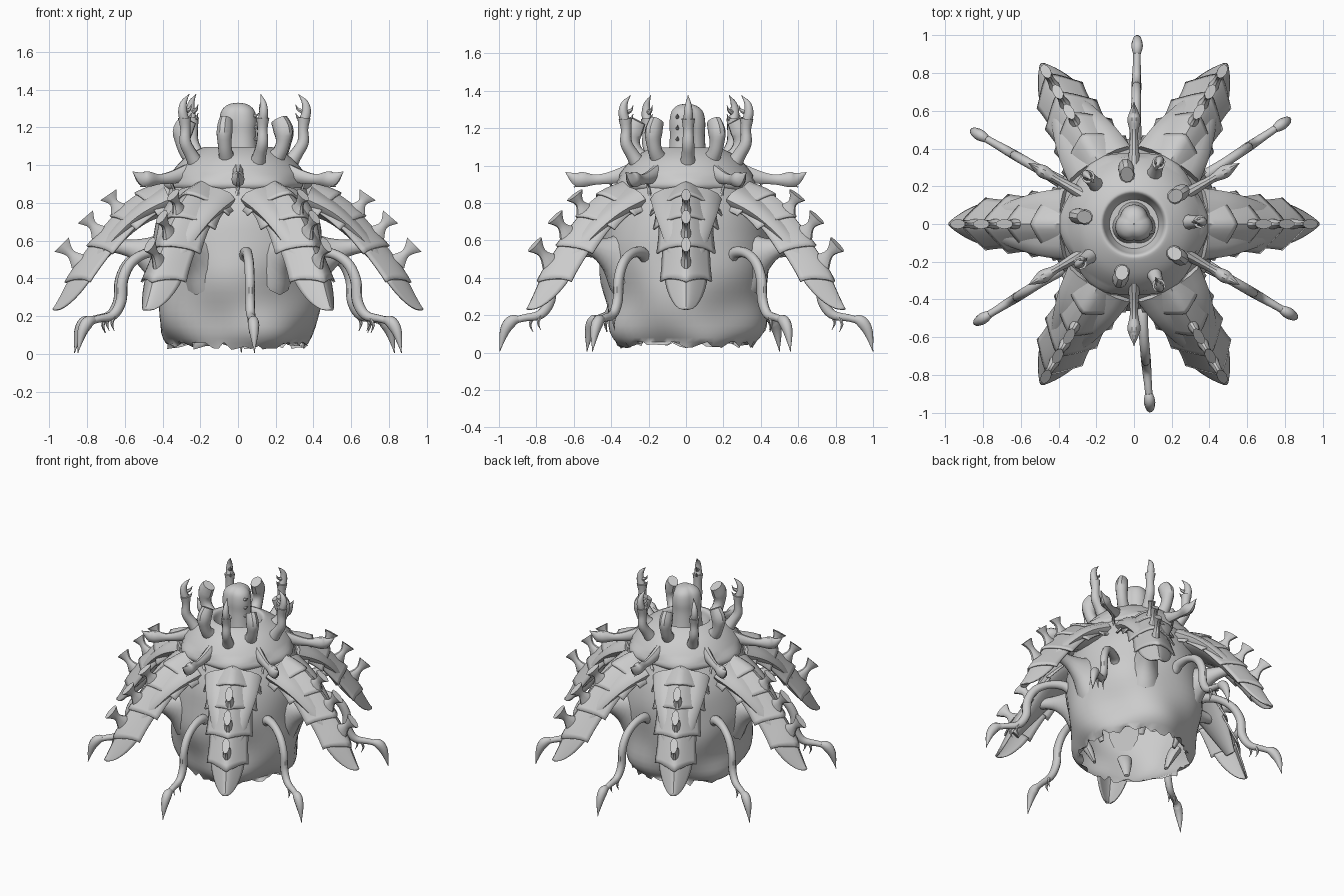
import bpy, bmesh, math, random
from mathutils import Vector

random.seed(4)
cube = bpy.data.objects.get("Cube")
if cube:
    bpy.data.objects.remove(cube, do_unlink=True)

grey = bpy.data.materials.new("stone_grey")
grey.use_nodes = True
shade = (0.6, 0.6, 0.6, 1)
grey.diffuse_color = shade
grey.node_tree.nodes["Principled BSDF"].inputs["Base Color"].default_value = shade


def finish(name, bm, copies=1, start=0, thick=0, turns=None, sharp=40):
    """Turn a bmesh into an object, repeated around the vertical axis."""
    bmesh.ops.recalc_face_normals(bm, faces=bm.faces)
    mesh = bpy.data.meshes.new(name)
    bm.to_mesh(mesh)
    bm.free()
    mesh.materials.append(grey)
    for i in range(copies):
        ob = bpy.data.objects.new(f"{name}_{i + 1}" if copies > 1 else name, mesh)
        bpy.context.collection.objects.link(ob)
        ob.rotation_euler.z = math.radians(start + i * 360 / copies + (turns[i] if turns else 0))
        if thick:
            solid = ob.modifiers.new("thickness", "SOLIDIFY")
            solid.thickness = thick
            solid.offset = 0
        if i == 0:
            bpy.ops.object.select_all(action="DESELECT")
            ob.select_set(True)
            bpy.context.view_layer.objects.active = ob
            bpy.ops.object.shade_smooth_by_angle(angle=math.radians(sharp))


def spline(vals, t):
    """Smooth interpolation through a list of tuples, t from 0 to 1."""
    n = len(vals) - 1
    x = min(max(t, 0), 1) * n
    i = min(int(x), n - 1)
    f = x - i
    a, b, c, d = (Vector(vals[min(max(j, 0), n)]) for j in (i - 1, i, i + 1, i + 2))
    return b + 0.5 * f * (c - a + f * (2 * a - 5 * b + 4 * c - d + f * (3 * (b - c) + d - a)))


def frame(path, t):
    """Point and outward normal of a path in the radius-height plane."""
    p = spline(path, t)
    d = (spline(path, t + 0.01) - spline(path, t - 0.01)).normalized()
    return Vector((p[0], 0, p[1])), Vector((-d[1], 0, d[0]))


def tube(bm, path, radii, steps=16, sides=10, y=0):
    """Sweep an ellipse; radii are (sideways, in-plane) pairs."""
    rings = []
    for i in range(steps + 1):
        t = i / steps
        p, nor = frame(path, t)
        a, b = (max(r, 0.002) for r in spline(radii, t))
        rings.append([bm.verts.new(p + nor * b * math.sin(q) + Vector((0, y + a * math.cos(q), 0)))
                      for q in (2 * math.pi * k / sides for k in range(sides))])
    for r0, r1 in zip(rings, rings[1:]):
        for k in range(sides):
            bm.faces.new((r0[k], r0[(k + 1) % sides], r1[(k + 1) % sides], r1[k]))
    bm.faces.new(rings[0])
    bm.faces.new(rings[-1])


def lathe(bm, profile, steps, sides, bump):
    """Revolve a profile, moving each point by the bump rule."""
    rings = []
    for i in range(steps + 1):
        r, z = spline(profile, i / steps)
        ring = []
        for k in range(sides):
            q = 2 * math.pi * k / sides
            rr, zz = bump(r, z, q, i)
            ring.append(bm.verts.new((rr * math.cos(q), rr * math.sin(q), zz)))
        rings.append(ring)
    for r0, r1 in zip(rings, rings[1:]):
        for k in range(sides):
            bm.faces.new((r0[k], r0[(k + 1) % sides], r1[(k + 1) % sides], r1[k]))
    return rings


# Lumpy hollow body with a ragged lower rim
def lumps(r, z, q, i):
    if i == 0:
        return r + random.uniform(-0.02, 0.025), z + random.uniform(-0.02, 0.03)
    low = max(0, 1 - z / 0.7)
    return r + low * (0.018 * math.sin(5 * q + 9 * z) + 0.018 * math.sin(3 * q - 14 * z)), z


bm = bmesh.new()
lathe(bm, [(0.355, 0.04), (0.405, 0.12), (0.425, 0.26), (0.45, 0.42), (0.45, 0.58), (0.425, 0.74), (0.36, 0.9)],
      20, 64, lumps)
finish("body", bm, sharp=60)

# Teeth hanging inside the lower opening
bm = bmesh.new()
tube(bm, [(0.36, 0.22), (0.32, 0.15), (0.28, 0.05)], [(0.05, 0.035), (0.04, 0.03), (0.018, 0.01)], 6)
finish("inner_tooth", bm, 6, 0)

# Domed cap with a pit in the crown
bm = bmesh.new()
rings = lathe(bm, [(0.365, 0.865), (0.385, 0.9), (0.345, 0.97), (0.28, 1.04), (0.195, 1.09), (0.165, 1.09),
                   (0.15, 1.05), (0.13, 1.0)], 28, 48,
              lambda r, z, q, i: (r + (0.012 * math.cos(6 * q) if z < 0.95 else 0), z))
bm.faces.new(rings[-1])
finish("cap", bm)

# Head: a stalk swelling into three lobes, with small studs on its left side
bm = bmesh.new()
lathe(bm, [(0.105, 1.0), (0.095, 1.08), (0.09, 1.16), (0.092, 1.23), (0.08, 1.29), (0.045, 1.322), (0.002, 1.33)],
      24, 36, lambda r, z, q, i: (r * (0.92 + 0.2 * abs(math.cos(1.5 * q - 0.75 * math.pi))), z))
finish("head", bm)
bm = bmesh.new()
for z in (1.14, 1.2, 1.26):
    tube(bm, [(0.08, z), (0.095, z), (0.11, z + 0.015)], [(0.011, 0.013), (0.009, 0.009), (0, 0)], 4, 6, -0.045)
finish("head_stud", bm)

# Armoured arms: overlapping arched scales along a drooping ridge
ridge = [(0.36, 0.925), (0.5, 0.865), (0.63, 0.76), (0.755, 0.61), (0.87, 0.44), (0.97, 0.225)]
bm = bmesh.new()
count, rows, cols = 5, 8, 14
for k in range(count):
    grid = []
    last = k == count - 1
    for i in range(rows + 1):
        u = i / rows
        line = []
        for j in range(cols + 1):
            v = 2 * j / cols - 1
            av = abs(v)
            half = (0.185 - 0.09 * k / count) * (0.95 + 0.09 * u * u)
            if last:
                half *= 1.02 - 0.92 * u ** 1.7
            if k == 0:
                half *= 1 + 0.15 * (1 - u) ** 3
            reach = 0 if last else 0.3 * u * (1 - av) + 0.3 * u * max(0, av - 0.8)
            back = 0.1 * (1 - u) * math.cos(9 * v) if k == 0 else 0
            p, n = frame(ridge, min(0.995, (k + u + reach + back) / count))
            drop = 0.85 * half * av ** 1.4 - 0.016 * u * u + 0.004
            line.append(bm.verts.new(p - n * drop + Vector((0, v * half, 0))))
        grid.append(line)
    for a, b in zip(grid, grid[1:]):
        for j in range(cols):
            bm.faces.new((a[j], a[j + 1], b[j + 1], b[j]))
finish("arm_scales", bm, 6, 0, 0.012)

# Flesh beneath each arm, and the strut that ties it to the body
bm = bmesh.new()
tube(bm, [(0.36, 0.82), (0.5, 0.75), (0.62, 0.65), (0.74, 0.51), (0.84, 0.37)],
     [(0.19, 0.08), (0.17, 0.06), (0.135, 0.05), (0.09, 0.04), (0.04, 0.02)], 16, 14)
tube(bm, [(0.38, 0.5), (0.47, 0.53), (0.58, 0.56), (0.74, 0.58)],
     [(0.11, 0.2), (0.07, 0.1), (0.04, 0.045), (0.035, 0.03)], 12, 12)
finish("arm_flesh", bm, 6, 0)

# Flared knobs along each ridge
bm = bmesh.new()
for t, size in ((0.4, 0.1), (0.565, 0.115), (0.75, 0.13)):
    p, n = frame(ridge, t)
    top = p + (n * 0.95 + Vector((0, 0, 0.3))).normalized() * size
    mid = p.lerp(top, 0.5)
    tube(bm, [(p.x, p.z), (mid.x, mid.z), (top.x, top.z)],
         [(0.028, 0.055), (0.02, 0.024), (0.026, 0.056)], 8, 10)
finish("ridge_knob", bm, 6, 0)

# Tentacles ending in a bent claw with small prongs
bm = bmesh.new()
tube(bm, [(0.42, 0.5), (0.48, 0.535), (0.58, 0.53), (0.67, 0.48), (0.72, 0.39), (0.73, 0.28), (0.78, 0.205),
          (0.87, 0.185), (0.93, 0.17)],
     [(0.035, 0.035), (0.032, 0.032), (0.026, 0.026), (0.026, 0.028), (0.026, 0.03), (0.026, 0.03), (0.024, 0.026),
      (0.02, 0.02), (0.02, 0.02)], 40)
tube(bm, [(0.9, 0.18), (0.94, 0.165), (0.975, 0.11), (1.0, 0.005)],
     [(0.02, 0.02), (0.03, 0.033), (0.024, 0.026), (0, 0)], 12)
for x, z, y in ((0.78, 0.2, 0.012), (0.82, 0.19, -0.012)):
    tube(bm, [(x, z), (x + 0.015, z - 0.04), (x, z - 0.08)], [(0.011, 0.011), (0.007, 0.008), (0, 0)], 6, 6, y)
finish("tentacle", bm, 6, 30, turns=[4, -1, 0, 2, 5, 0])

# Thorned fins below the cap rim
bm = bmesh.new()
tube(bm, [(0.3, 0.96), (0.4, 0.935), (0.48, 0.925), (0.55, 0.925), (0.59, 0.93), (0.645, 0.965)],
     [(0.035, 0.05), (0.026, 0.035), (0.022, 0.028), (0.035, 0.042), (0.025, 0.035), (0, 0)], 20)
tube(bm, [(0.52, 0.92), (0.56, 0.9), (0.6, 0.885)], [(0.02, 0.02), (0.014, 0.016), (0, 0)], 6)
finish("rim_fin", bm, 6, 30)

# Crown: five clawed horns alternating with five blunt ones
bm = bmesh.new()
tube(bm, [(0.27, 1.0), (0.31, 1.06), (0.345, 1.12), (0.345, 1.19), (0.35, 1.25)],
     [(0.045, 0.045), (0.035, 0.035), (0.032, 0.032), (0.028, 0.028), (0.036, 0.036)], 14)
tube(bm, [(0.348, 1.23), (0.362, 1.28), (0.355, 1.33), (0.32, 1.375)],
     [(0.026, 0.026), (0.024, 0.026), (0.016, 0.018), (0, 0)], 12)
for z in (1.24, 1.285):
    tube(bm, [(0.34, z), (0.318, z + 0.01), (0.305, z + 0.035)], [(0.014, 0.014), (0.009, 0.009), (0, 0)], 5, 6)
finish("clawed_horn", bm, 5, 0, turns=[2, -4, -10, 0, 4])
bm = bmesh.new()
tube(bm, [(0.24, 1.03), (0.275, 1.07), (0.295, 1.12), (0.295, 1.18), (0.265, 1.24)],
     [(0.045, 0.05), (0.038, 0.04), (0.038, 0.04), (0.043, 0.055), (0.035, 0.046)], 14)
finish("blunt_horn", bm, 5, 36, turns=[-2, -10, -8, 4, 0])
